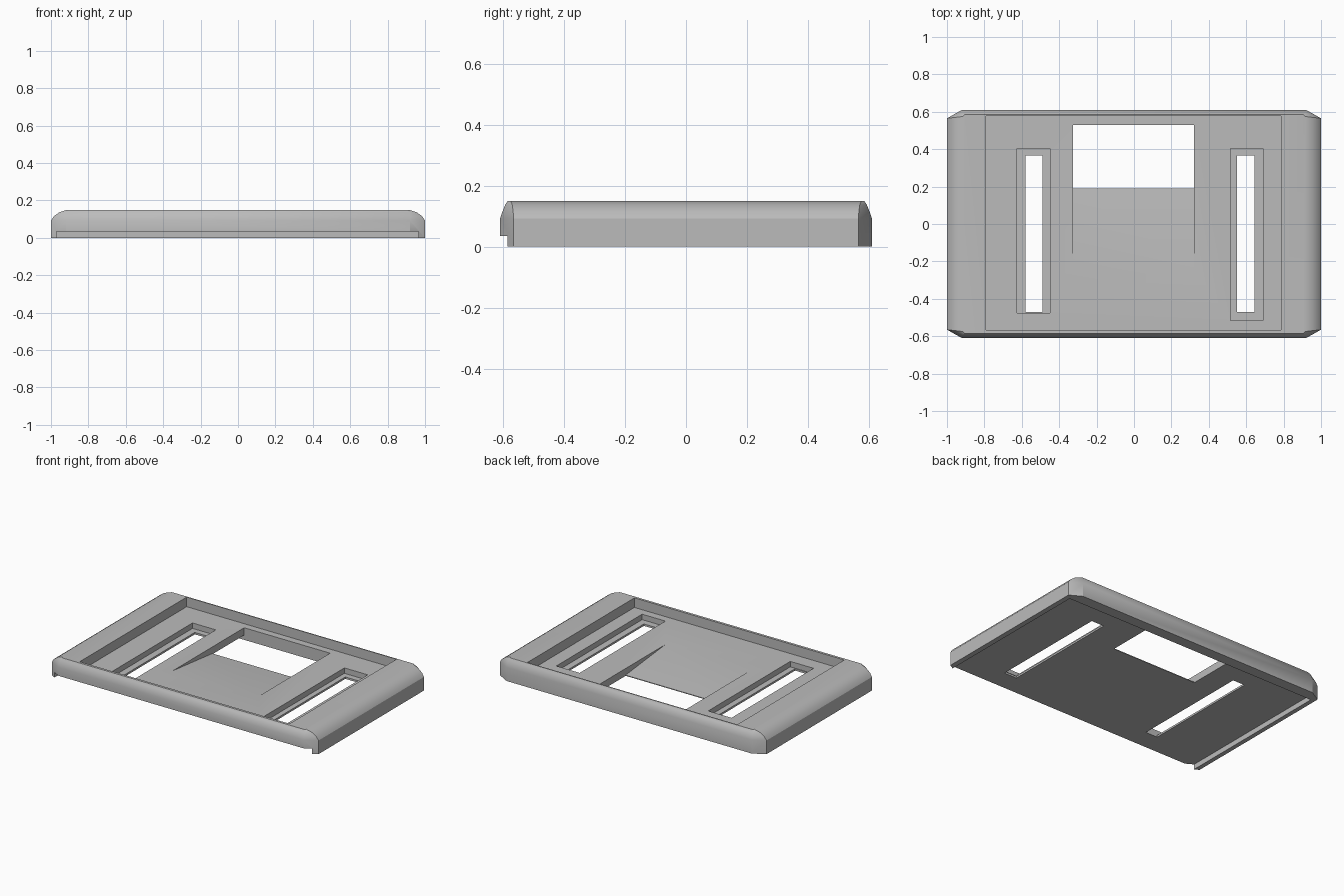
import bpy
import bmesh

if "Cube" in bpy.data.objects:
    bpy.data.objects.remove(bpy.data.objects["Cube"], do_unlink=True)

grey = bpy.data.materials.new("plain_grey")
grey.use_nodes = True
grey.diffuse_color = (0.5, 0.5, 0.5, 1)
grey.node_tree.nodes["Principled BSDF"].inputs["Base Color"].default_value = (0.5, 0.5, 0.5, 1)


def loft(name, rings):
    """Solid skinned through rings of equal point count."""
    bm = bmesh.new()
    loops = [[bm.verts.new(p) for p in ring] for ring in rings]
    n = len(loops[0])
    for a, b in zip(loops, loops[1:]):
        for i in range(n):
            j = (i + 1) % n
            bm.faces.new((a[i], a[j], b[j], b[i]))
    bm.faces.new(loops[0][::-1])
    bm.faces.new(loops[-1])
    bmesh.ops.recalc_face_normals(bm, faces=bm.faces)
    mesh = bpy.data.meshes.new(name)
    bm.to_mesh(mesh)
    bm.free()
    mesh.materials.append(grey)
    obj = bpy.data.objects.new(name, mesh)
    bpy.context.collection.objects.link(obj)
    return obj


def octagon(x, xc, y, yc, z):
    """Rectangle with clipped corners at height z."""
    return [(x, -yc, z), (x, yc, z), (xc, y, z), (-xc, y, z),
            (-x, yc, z), (-x, -yc, z), (-xc, -y, z), (xc, -y, z)]


def block(name, x0, x1, y0, y1, z0, z1):
    return loft(name, [[(x0, y0, z), (x1, y0, z), (x1, y1, z), (x0, y1, z)] for z in (z0, z1)])


# Cover body: clipped-corner plate with rounded upper edges
cover = loft("cover_plate", [
    octagon(1, .92, .61, .565, 0),
    octagon(1, .92, .61, .565, .092),
    octagon(.985, .92, .602, .567, .115),
    octagon(.955, .917, .593, .570, .137),
    octagon(.915, .905, .585, .575, .15),
])

FLOOR, LEDGE, UNDER = .085, .048, .035

# Ramp sinking into the rectangular window
ramp = [(-.565, .12), (.19, .04), (.19, -.1), (.53, -.1), (.53, .12)]

cutters = [
    block("pocket_cutter", -.79, .785, -.568, .578, FLOOR, .3),
    block("underside_cutter", -.97, .965, -.8, .535, -.1, UNDER),
    loft("ramp_window_cutter", [[(x, y, z) for y, z in ramp] for x in (-.325, .32)]),
    block("right_ledge_cutter", -.625, -.45, -.475, .405, LEDGE, .12),
    block("right_slot_cutter", -.58, -.49, -.47, .365, -.1, .11),
    block("left_ledge_cutter", .515, .69, -.515, .405, LEDGE, .12),
    block("left_slot_cutter", .55, .645, -.47, .365, -.1, .11),
]

bpy.ops.object.select_all(action="DESELECT")
cover.select_set(True)
bpy.context.view_layer.objects.active = cover
for cutter in cutters:
    mod = cover.modifiers.new(cutter.name, "BOOLEAN")
    mod.operation = "DIFFERENCE"
    mod.solver = "EXACT"
    mod.object = cutter
    bpy.ops.object.modifier_apply(modifier=mod.name)
    bpy.data.objects.remove(cutter, do_unlink=True)

bpy.ops.object.shade_smooth_by_angle(angle=.5)
